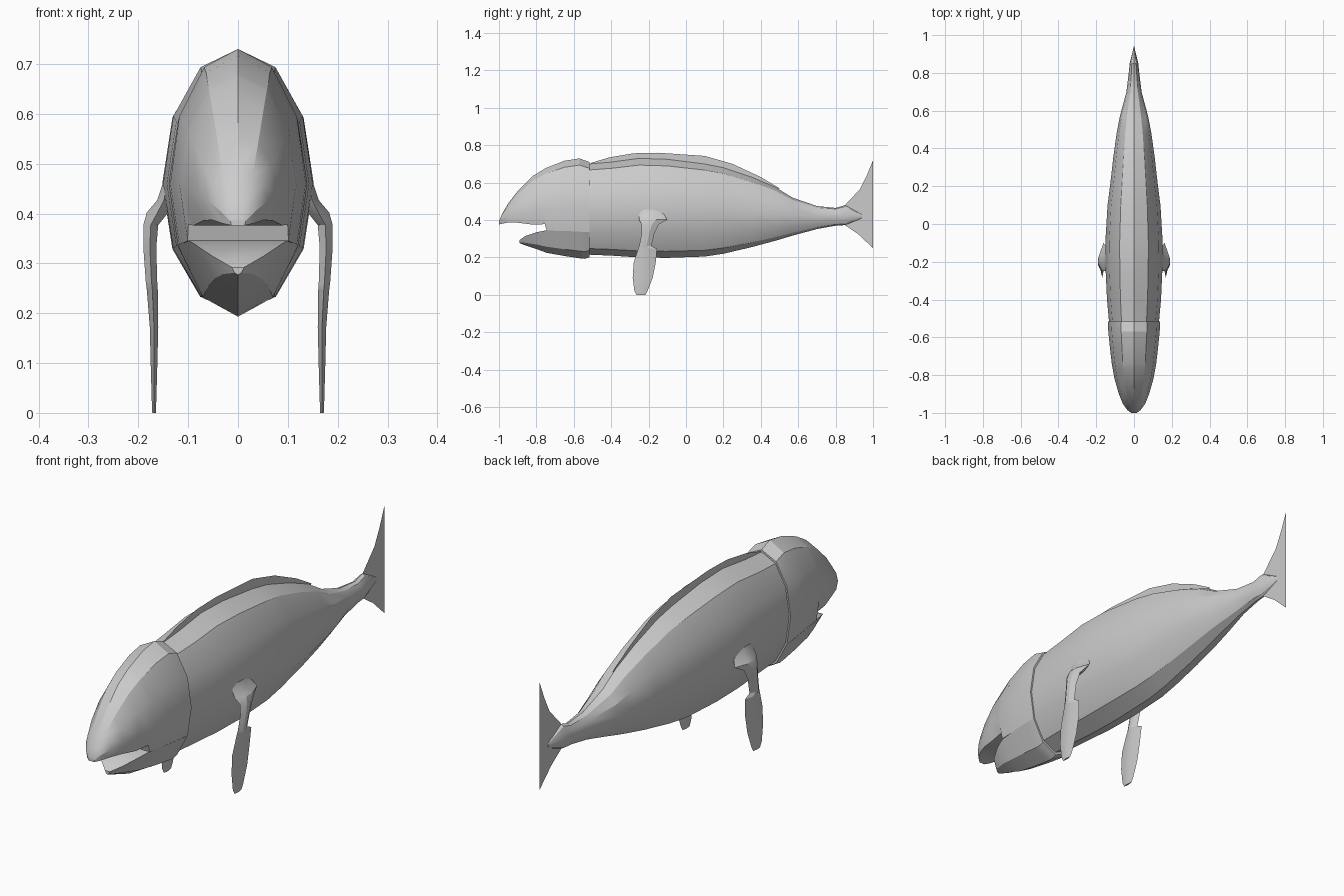
import bpy, bmesh, math


def finish(name, bm):
    bmesh.ops.remove_doubles(bm, verts=bm.verts[:], dist=0.0003)
    bmesh.ops.recalc_face_normals(bm, faces=bm.faces[:])
    me = bpy.data.meshes.new(name)
    bm.to_mesh(me)
    bm.free()
    ob = bpy.data.objects.new(name, me)
    bpy.context.collection.objects.link(ob)
    bpy.ops.object.select_all(action='DESELECT')
    ob.select_set(True)
    bpy.context.view_layer.objects.active = ob
    bpy.ops.object.shade_smooth_by_angle(angle=math.radians(24))
    return ob


def skin(name, rings):
    """Closed skin through rings of equal point count."""
    bm = bmesh.new()
    vs = [[bm.verts.new(p) for p in r] for r in rings]
    n = len(rings[0])
    for a, b in zip(vs, vs[1:]):
        for i in range(n):
            j = (i + 1) % n
            bm.faces.new((a[i], a[j], b[j], b[i]))
    bm.faces.new(vs[0])
    bm.faces.new(vs[-1])
    return finish(name, bm)


def loft(name, half, sections):
    """half: (x, k) down one side; section: y, top, middle, bottom, half width."""
    full = half + [(-x, k) for x, k in reversed(half) if x > 0]
    rings = []
    for y, t, c, b, w in sections:
        rings.append([(x * w, y, c + k * ((t - c) if k > 0 else (c - b)))
                      for x, k in full])
    return skin(name, rings)


def sheet(name, outline):
    bm = bmesh.new()
    bm.faces.new([bm.verts.new((0, y, z)) for y, z in outline])
    return finish(name, bm)


# Twelve-sided body, tapering into the tail
twelve = [(math.sin(math.radians(a)), math.cos(math.radians(a))) for a in range(0, 181, 30)]
loft("body", twelve, [
    (-0.52, 0.70, 0.46, 0.215, 0.132), (-0.40, 0.71, 0.46, 0.21, 0.143),
    (-0.25, 0.73, 0.46, 0.20, 0.150), (-0.10, 0.725, 0.46, 0.198, 0.152),
    (0.10, 0.70, 0.455, 0.205, 0.140), (0.20, 0.68, 0.45, 0.22, 0.127),
    (0.35, 0.63, 0.44, 0.255, 0.110), (0.48, 0.575, 0.432, 0.29, 0.092),
    (0.57, 0.52, 0.425, 0.317, 0.075), (0.70, 0.475, 0.42, 0.352, 0.040),
    (0.80, 0.465, 0.42, 0.37, 0.028), (0.85, 0.48, 0.42, 0.373, 0.023),
    (0.94, 0.43, 0.42, 0.41, 0.001)])

# Upper head with a flat mouth roof
loft("head", [(0, 1), (.5, .866), (.866, .5), (1, 0), (.866, -1), (0, -1)], [
    (-1.0, 0.392, 0.384, 0.376, 0.015), (-0.985, 0.43, 0.405, 0.380, 0.035),
    (-0.95, 0.49, 0.425, 0.387, 0.060), (-0.90, 0.555, 0.435, 0.386, 0.080),
    (-0.82, 0.635, 0.45, 0.376, 0.103), (-0.755, 0.675, 0.455, 0.378, 0.115),
    (-0.745, 0.68, 0.456, 0.345, 0.117), (-0.65, 0.717, 0.46, 0.340, 0.128),
    (-0.57, 0.73, 0.46, 0.336, 0.136), (-0.515, 0.71, 0.46, 0.333, 0.139)])

# Lower jaw
loft("lower_jaw", [(0, 0), (1, 0), (.58, -.73), (0, -1)], [
    (-0.89, 0.30, 0.292, 0.277, 0.012), (-0.86, 0.32, 0.315, 0.265, 0.052),
    (-0.80, 0.34, 0.335, 0.245, 0.082), (-0.745, 0.35, 0.346, 0.225, 0.099),
    (-0.65, 0.35, 0.342, 0.208, 0.112), (-0.57, 0.35, 0.338, 0.196, 0.119),
    (-0.54, 0.35, 0.336, 0.193, 0.121), (-0.515, 0.35, 0.335, 0.202, 0.121)])

# Paper-thin back ridge and upright tail fin
sheet("back_ridge", [
    (-0.51, 0.66), (-0.51, 0.705), (-0.41, 0.735), (-0.28, 0.757), (-0.15, 0.76),
    (0.10, 0.743), (0.25, 0.70), (0.40, 0.63), (0.50, 0.57), (0.48, 0.54),
    (0.35, 0.60), (0.1, 0.67)])
sheet("tail_fin", [
    (0.80, 0.465), (0.85, 0.48), (0.93, 0.565), (0.965, 0.635), (1.0, 0.72),
    (1.0, 0.25), (0.92, 0.325), (0.85, 0.373), (0.80, 0.37)])

# Side flippers: z, inner x, outer x, front y, rear y
stations = [
    (0.465, 0.135, 0.152, -0.245, -0.14), (0.435, 0.135, 0.162, -0.25, -0.115),
    (0.41, 0.140, 0.183, -0.25, -0.10), (0.385, 0.160, 0.190, -0.238, -0.145),
    (0.34, 0.164, 0.190, -0.237, -0.168), (0.27, 0.162, 0.185, -0.25, -0.185),
    (0.255, 0.161, 0.183, -0.256, -0.155), (0.18, 0.160, 0.177, -0.28, -0.162),
    (0.10, 0.162, 0.175, -0.285, -0.178), (0.03, 0.164, 0.173, -0.276, -0.205),
    (0.008, 0.165, 0.172, -0.265, -0.217)]
for side, s in (("right", 1), ("left", -1)):
    rings = []
    for z, a, b, f, r in stations:
        m, d = (a + b) / 2, r - f
        z = max(0, z - 0.008)
        rings.append([(s * m, f, z), (s * b, f + d * .3, z), (s * b, f + d * .6, z),
                      (s * m, r, z), (s * a, f + d * .6, z), (s * a, f + d * .3, z)])
    skin(side + "_flipper", rings)
